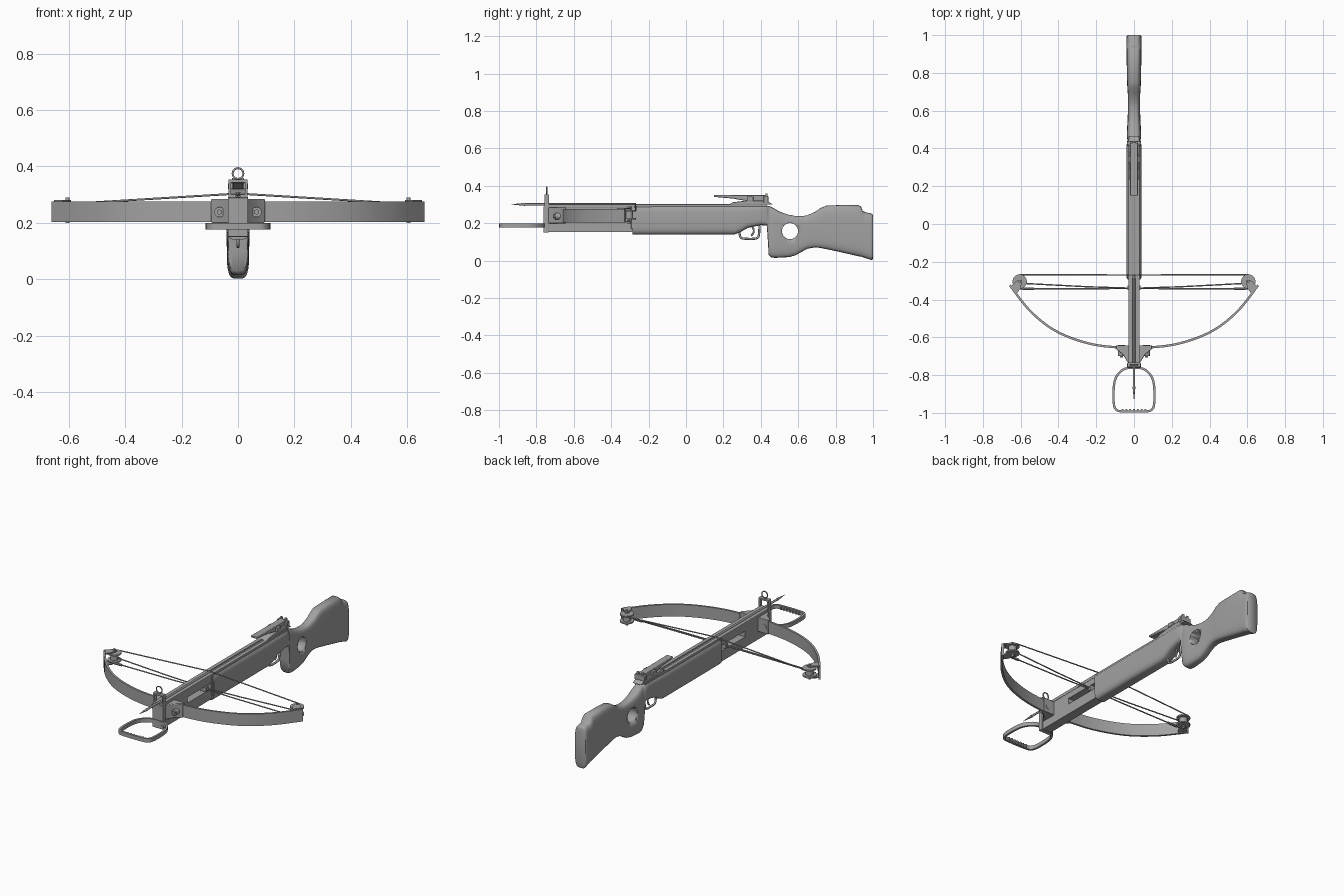
import bpy, bmesh, math
from mathutils import Matrix, Vector

cube = bpy.data.objects.get("Cube")
if cube:
    bpy.data.objects.remove(cube, do_unlink=True)

grey = bpy.data.materials.new("plain grey")
grey.use_nodes = True
GREY = (0.36, 0.36, 0.36, 1)
grey.diffuse_color = GREY
grey.node_tree.nodes["Principled BSDF"].inputs["Base Color"].default_value = GREY


def finish(name, bm, smooth=35, bevel=0):
    bmesh.ops.recalc_face_normals(bm, faces=bm.faces)
    me = bpy.data.meshes.new(name)
    bm.to_mesh(me)
    bm.free()
    me.materials.append(grey)
    ob = bpy.data.objects.new(name, me)
    bpy.context.collection.objects.link(ob)
    if smooth:
        bpy.ops.object.select_all(action="DESELECT")
        ob.select_set(True)
        bpy.context.view_layer.objects.active = ob
        bpy.ops.object.shade_smooth_by_angle(angle=math.radians(smooth))
    if bevel:
        mod = ob.modifiers.new("bevel", "BEVEL")
        mod.width, mod.segments, mod.limit_method = bevel, 2, "ANGLE"
    return ob


def box(name, xs, ys, zs, bevel=0):
    bm = bmesh.new()
    bmesh.ops.create_cube(bm, size=1)
    for v in bm.verts:
        v.co = [(a + b) / 2 + c * (b - a) for (a, b), c in zip((xs, ys, zs), v.co)]
    return finish(name, bm, 0, bevel)


def rod(name, a, b, r, r2=None, seg=20):
    a, b = Vector(a), Vector(b)
    bm = bmesh.new()
    turn = (b - a).to_track_quat("Z", "Y").to_matrix().to_4x4()
    bmesh.ops.create_cone(bm, cap_ends=True, segments=seg, radius1=r,
                          radius2=r if r2 is None else r2, depth=(b - a).length,
                          matrix=Matrix.Translation((a + b) / 2) @ turn)
    return finish(name, bm)


def prism(name, points, axis, lo, hi, bevel=0):
    """Extrude an outline along x (points are y, z) or along z (points are x, y)."""
    bm = bmesh.new()
    place = lambda p, d: (d, *p) if axis == "x" else (*p, d)
    face = bm.faces.new([bm.verts.new(place(p, lo)) for p in points])
    new = bmesh.ops.extrude_face_region(bm, geom=[face])["geom"]
    step = Vector(place((0, 0), hi - lo))
    bmesh.ops.translate(bm, vec=step, verts=[g for g in new if isinstance(g, bmesh.types.BMVert)])
    return finish(name, bm, 35, bevel)


def spline(points, steps=6, closed=False):
    """Smooth path through a few points."""
    pts = [Vector(p) for p in points]
    n, out = len(pts), []
    get = lambda i: pts[i % n] if closed else pts[max(0, min(n - 1, i))]
    for i in range(n if closed else n - 1):
        a, b, c, d = (get(i + k) for k in (-1, 0, 1, 2))
        for s in range(steps):
            t = s / steps
            out.append(0.5 * (2 * b + (c - a) * t + (2 * a - 5 * b + 4 * c - d) * t**2
                              + (3 * b - a - 3 * c + d) * t**3))
    return out if closed else out + [pts[-1]]


def tube(name, points, r, closed=False):
    cu = bpy.data.curves.new(name, "CURVE")
    cu.dimensions, cu.bevel_depth, cu.bevel_resolution = "3D", r, 2
    cu.use_fill_caps = True
    sp = cu.splines.new("POLY")
    sp.points.add(len(points) - 1)
    for p, co in zip(sp.points, points):
        p.co = (*co, 1)
    sp.use_cyclic_u = closed
    cu.materials.append(grey)
    ob = bpy.data.objects.new(name, cu)
    bpy.context.collection.objects.link(ob)
    bpy.ops.object.select_all(action="DESELECT")
    ob.select_set(True)
    bpy.context.view_layer.objects.active = ob
    bpy.ops.object.convert(target="MESH")


def cut(ob, cutter):
    cutter.hide_render = True
    cutter.hide_viewport = True
    cutter.display_type = "WIRE"
    mod = ob.modifiers.new("cut", "BOOLEAN")
    mod.operation, mod.object, mod.solver = "DIFFERENCE", cutter, "EXACT"


# Stock: rounded sections lofted along y (y, top, bottom, half width)
stations = [(-.285, .295, .14, .04), (0, .295, .14, .041), (.26, .295, .14, .041),
            (.29, .295, .152, .041), (.33, .295, .175, .04), (.40, .295, .19, .039),
            (.432, .295, .187, .038), (.438, .293, .10, .036), (.442, .292, .03, .034),
            (.455, .288, .018, .037), (.475, .277, .015, .038), (.50, .262, .016, .037),
            (.55, .245, .019, .034), (.585, .239, .028, .033), (.62, .238, .048, .032),
            (.65, .243, .064, .032), (.69, .261, .071, .033), (.72, .282, .068, .035),
            (.75, .294, .062, .037), (.82, .297, .047, .038), (.925, .297, .023, .04),
            (.937, .286, .021, .04), (.945, .266, .019, .04), (.96, .258, .014, .04),
            (.985, .254, .005, .04), (.995, .25, .002, .039), (1, .243, .012, .035)]
bm = bmesh.new()
rings = []
for y, top, low, w in stations:
    ring = []
    for k in range(32):
        c, s = math.cos(k * math.pi / 16), math.sin(k * math.pi / 16)
        x = math.copysign(abs(c) ** .5, c) * w
        z = math.copysign(abs(s) ** .5, s) * (top - low) / 2 + (top + low) / 2
        ring.append(bm.verts.new((x, y, z)))
    rings.append(ring)
for a, b in zip(rings, rings[1:]):
    for k in range(32):
        bm.faces.new((a[k], a[k - 1], b[k - 1], b[k]))
bm.faces.new(rings[0])
bm.faces.new(rings[-1])
stock = finish("stock", bm, 50)
cut(stock, rod("thumb_hole_cutter", (-.1, .556, .158), (.1, .556, .158), .043, seg=40))

# Barrel with a cable slot, and the twin bolt rails on top
barrel = box("barrel", (-.028, .028), (-.755, -.2), (.153, .288))
cut(barrel, box("cable_slot_cutter", (-.1, .1), (-.52, -.295), (.215, .25)))
for side, s in (("left", 1), ("right", -1)):
    box(side + "_bolt_rail", sorted((s * .007, s * .03)), (-.755, .43), (.283, .302), .003)

# Bolt
rod("bolt_shaft", (0, -.87, .301), (0, -.27, .301), .006, seg=12)
rod("bolt_tip", (0, -.86, .301), (0, -.935, .301), .008, .0005, seg=12)

# Front plate and ring sight on an upright frame
box("front_plate", (-.036, .036), (-.762, -.735), (.15, .29), .004)
for s in (-1, 1):
    box("sight_post", sorted((s * .024, s * .034)), (-.757, -.733), (.28, .352), .002)
box("sight_bridge", (-.034, .034), (-.757, -.733), (.343, .354), .002)
ring = [(.019 * math.cos(a * math.pi / 12), -.745, .375 + .019 * math.sin(a * math.pi / 12))
        for a in range(24)]
tube("ring_sight", ring, .0035, True)

# Foot stirrup with grip ridges
half = [(.035, -.763), (.075, -.785), (.1, -.825), (.108, -.88), (.107, -.95), (.095, -.982), (.06, -.992)]
loop = spline([(x, y, 0) for x, y in half] + [(-x, y, 0) for x, y in reversed(half)], 5, True)
bm = bmesh.new()
centre = Vector((0, -.88, 0))
sections = []
for i, p in enumerate(loop):
    t = (loop[(i + 1) % len(loop)] - loop[i - 1]).normalized()
    n = Vector((t.y, -t.x, 0)) * .006
    sections.append([bm.verts.new(p + n * e + Vector((0, 0, z)))
                     for e, z in ((-1, .177), (1, .177), (1, .2), (-1, .2))])
for i, a in enumerate(sections):
    b = sections[(i + 1) % len(sections)]
    for k in range(4):
        bm.faces.new((a[k - 1], a[k], b[k], b[k - 1]))
finish("foot_stirrup", bm)
for i in range(7):
    rod("stirrup_ridge", ((i - 3) * .02, -.985, .178), ((i - 3) * .02, -.985, .199), .006, seg=8)

# Bow limbs: one continuous curved strip
arc = [(.657, -.325), (.55, -.46), (.42, -.563), (.26, -.627), (.1, -.652)]
path = spline([(x, y, 0) for x, y in arc] + [(-x, y, 0) for x, y in reversed(arc)], 8)
outer, inner = [], []
for i, p in enumerate(path):
    t = (path[min(i + 1, len(path) - 1)] - path[max(i - 1, 0)]).normalized()
    n = Vector((-t.y, t.x, 0)) * .006
    outer.append((p + n).xy)
    inner.append((p - n).xy)
prism("bow_limbs", outer + inner[::-1], "z", .203, .275)

# Parts at each side: limb clamp, bolts, cam wheel, cables
for side, s in (("left", 1), ("right", -1)):
    clamp = [(.025, -.74), (.038, -.725), (.06, -.69), (.095, -.662), (.095, -.642), (.025, -.642)]
    prism(side + "_limb_clamp", [(s * x, y) for x, y in clamp], "z", .2, .285, .003)
    rod(side + "_clamp_bolt", (s * .066, -.64, .238), (s * .066, -.7, .238), .018)
    rod(side + "_clamp_bolt_head", (s * .066, -.69, .238), (s * .066, -.708, .238), .01, seg=6)
    cx, cy = s * .605, -.305
    for name, lo, hi, r in (("upper_cam", .262, .27, .038), ("cam_hub", .226, .265, .022),
                            ("lower_cam", .22, .228, .038), ("axle", .2, .29, .007)):
        rod(f"{side}_{name}", (cx, cy, lo), (cx, cy, hi), r, seg=28)
    for z in (.208, .275):
        arm = [(.592, -.298), (.618, -.298), (.652, -.33), (.622, -.37), (.6, -.34)]
        prism(side + "_cam_bracket", [(s * x, y) for x, y in arm], "z", z, z + .007)
    tube(side + "_bowstring", [(s * .605, -.268, .267), (0, -.27, .304)], .0035)
    tube(side + "_upper_cable", [(s * .575, -.315, .246), (s * .25, -.332, .24), (0, -.34, .236)], .0035)
    tube(side + "_lower_cable", [(s * .62, -.343, .226), (s * .2, -.343, .228), (0, -.34, .23)], .0035)
    rod(side + "_cable_end", (s * .59, -.343, .226), (s * .53, -.343, .226), .007, seg=10)

# Cable slide in the slot and collar at the front of the stock
box("cable_slide", (-.034, .034), (-.35, -.325), (.217, .248), .003)
box("stock_collar", (-.036, .036), (-.293, -.275), (.17, .292), .003)

# Rear sight
prism("sight_base", [(.23, .3), (.25, .312), (.33, .322), (.43, .322), (.465, .3)], "x", -.029, .029, .003)
prism("sight_leaf", [(.15, .341), (.15, .352), (.43, .35), (.44, .315), (.33, .318), (.25, .332)],
      "x", -.02, .02, .003)
box("sight_crosspiece", (-.033, .033), (.325, .36), (.318, .343), .003)
box("sight_notch_base", (-.033, .033), (.415, .44), (.31, .346), .003)
for s in (-1, 1):
    box("sight_notch_post", sorted((s * .008, s * .022)), (.425, .437), (.34, .36), .002)
rod("sight_screw", (-.036, .428, .33), (.036, .428, .33), .009)

# Trigger and guard
guard = spline([(0, .285, .165), (0, .29, .128), (0, .31, .118), (0, .37, .118), (0, .389, .135), (0, .393, .195)])
tube("trigger_guard", guard, .006)
tube("trigger", spline([(0, .35, .19), (0, .362, .165), (0, .358, .145), (0, .348, .134)]), .005)
